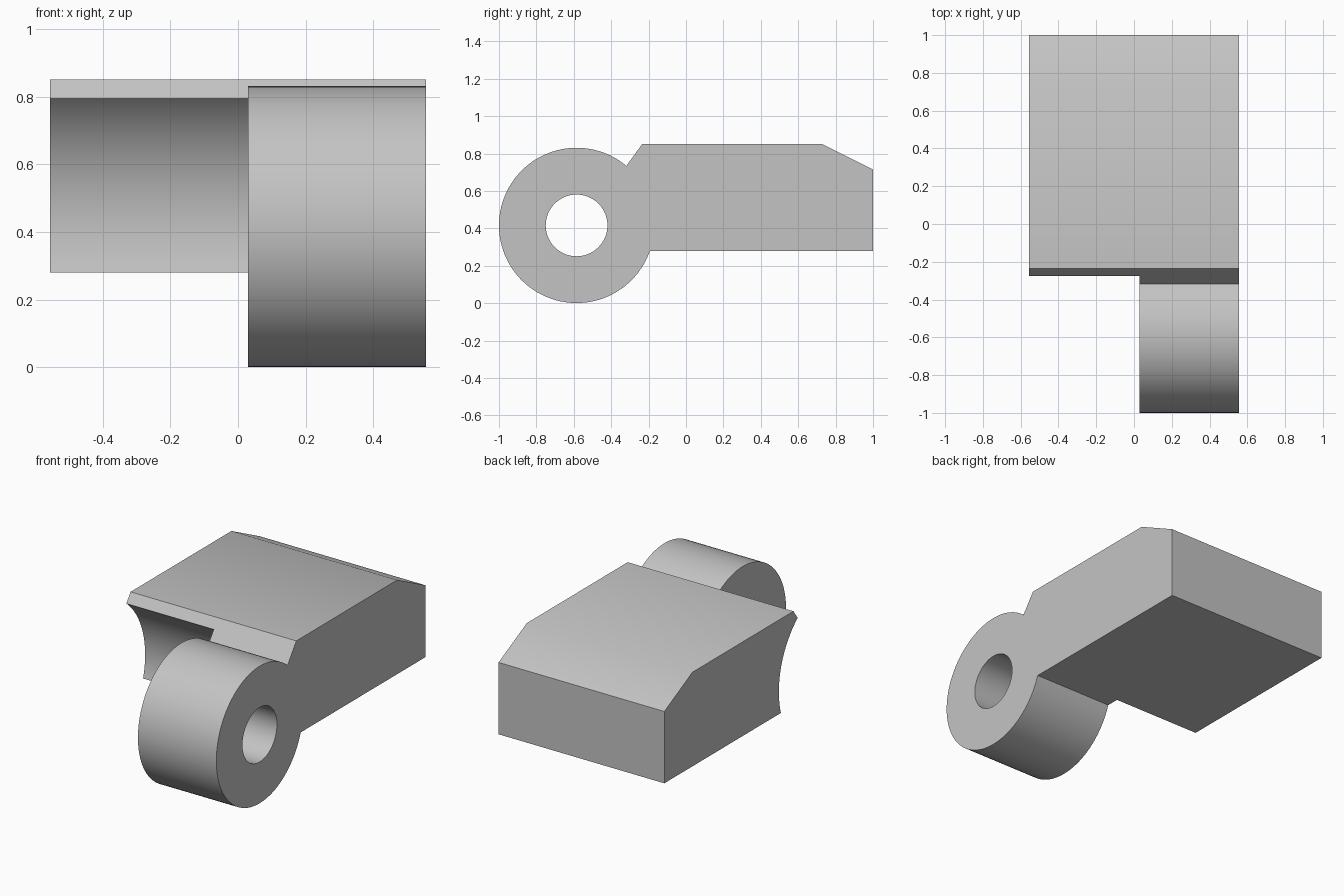
import bpy, bmesh
from math import sin, cos, asin, atan2, pi, radians

if "Cube" in bpy.data.objects:
    bpy.data.objects.remove(bpy.data.objects["Cube"])

grey = bpy.data.materials.new("plain grey")
grey.use_nodes = True
color = (0.55, 0.55, 0.55, 1)
grey.diffuse_color = color
grey.node_tree.nodes["Principled BSDF"].inputs["Base Color"].default_value = color

# Main dimensions, with the pin axis running along x
AXIS_Y, AXIS_Z = -0.585, 0.416
KNUCKLE_R, CLEARANCE_R, HOLE_R = 0.415, 0.489, 0.165
HALF_WIDTH, SPLIT_X = 0.555, 0.03
BOTTOM, TOP = 0.28, 0.85


def arc(radius, start, end, steps):
    """Points (y, z) around the pin axis."""
    angles = [start + (end - start) * i / steps for i in range(steps + 1)]
    return [(AXIS_Y + radius * cos(a), AXIS_Z + radius * sin(a)) for a in angles]


def extrude_profile(name, loops, x0, x1):
    """Fill the closed loops, holes included, and extrude them along x."""
    bm = bmesh.new()
    edges = []
    for loop in loops:
        verts = [bm.verts.new((x0, y, z)) for y, z in loop]
        edges += [bm.edges.new((v, verts[i - 1])) for i, v in enumerate(verts)]
    bmesh.ops.triangle_fill(bm, use_beauty=True, edges=edges)
    out = bmesh.ops.extrude_face_region(bm, geom=bm.faces[:], use_keep_orig=True)
    moved = [g for g in out["geom"] if isinstance(g, bmesh.types.BMVert)]
    bmesh.ops.translate(bm, verts=moved, vec=(x1 - x0, 0, 0))
    bmesh.ops.recalc_face_normals(bm, faces=bm.faces[:])
    mesh = bpy.data.meshes.new(name)
    bm.to_mesh(mesh)
    bm.free()
    mesh.materials.append(grey)
    obj = bpy.data.objects.new(name, mesh)
    bpy.context.collection.objects.link(obj)
    bpy.ops.object.select_all(action="DESELECT")
    obj.select_set(True)
    bpy.context.view_layer.objects.active = obj
    bpy.ops.object.shade_smooth_by_angle(angle=radians(30))
    return obj


# Block outline shared by both halves: flat base, chamfered back, sloped lip
block = [(1.0, BOTTOM), (1.0, 0.715), (0.73, TOP), (-0.235, TOP)]
lip_angle = atan2(0.318, 0.266)


def base_angle(radius):
    return asin((BOTTOM - AXIS_Z) / radius)


# Half with the concave clearance for the mating knuckle
clearance = arc(CLEARANCE_R, atan2(0.379, 0.31), base_angle(CLEARANCE_R), 32)
extrude_profile("clearance_half", [block + clearance], -HALF_WIDTH, SPLIT_X)

# Half that carries the knuckle and its pin hole
barrel = arc(KNUCKLE_R, lip_angle, 2 * pi + base_angle(KNUCKLE_R), 80)
pin_hole = arc(HOLE_R, 0, 2 * pi, 64)[:-1]
extrude_profile("knuckle_half", [block + barrel, pin_hole], SPLIT_X, HALF_WIDTH)
